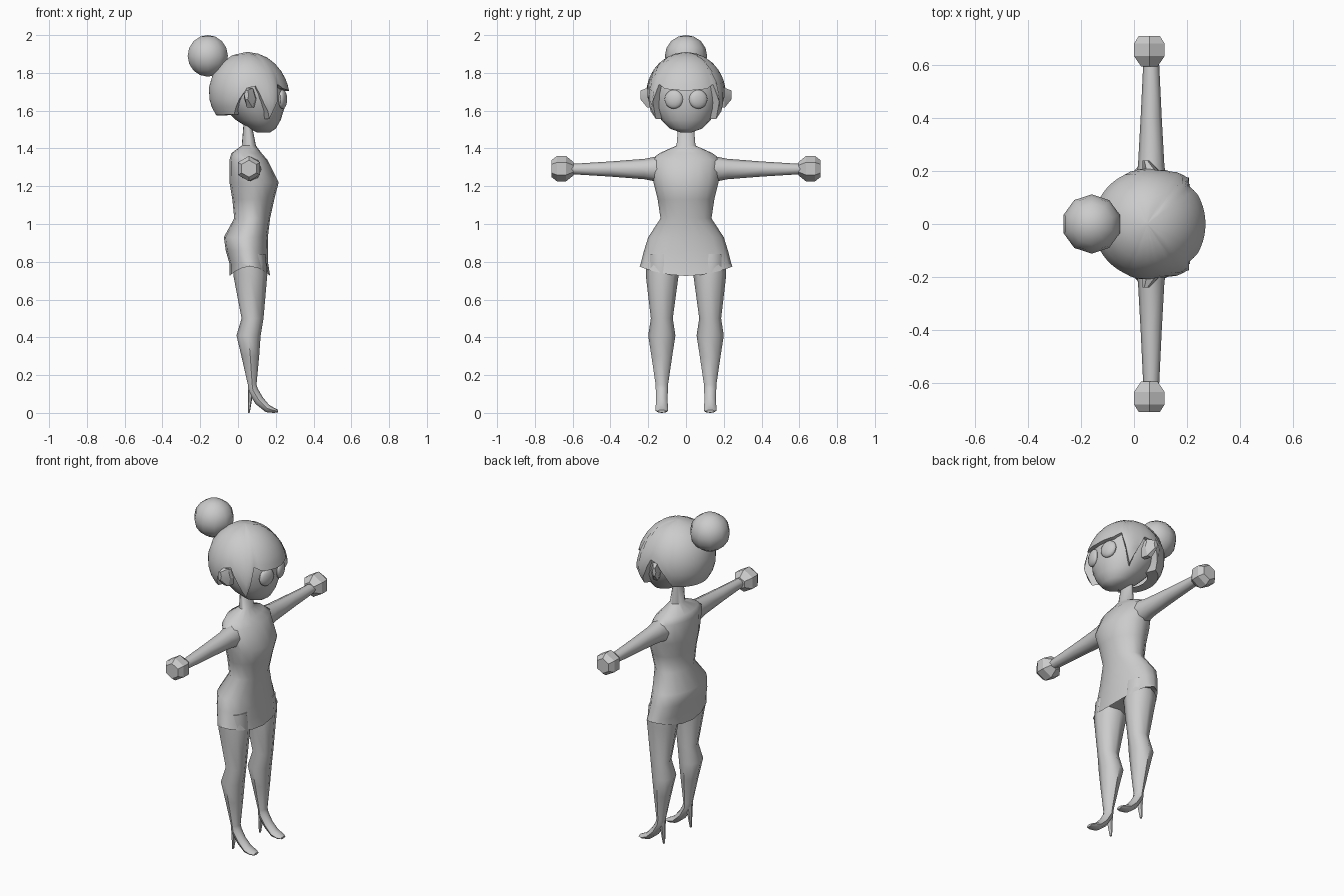
import bpy, bmesh
from math import sin, cos, acos, radians, pi
from mathutils import Vector, Matrix

if "Cube" in bpy.data.objects:
    bpy.data.objects.remove(bpy.data.objects["Cube"])


def finish(name, bm, angle=40):
    bmesh.ops.recalc_face_normals(bm, faces=bm.faces)
    mesh = bpy.data.meshes.new(name)
    bm.to_mesh(mesh)
    bm.free()
    ob = bpy.data.objects.new(name, mesh)
    bpy.context.collection.objects.link(ob)
    bpy.ops.object.select_all(action='DESELECT')
    ob.select_set(True)
    bpy.context.view_layer.objects.active = ob
    bpy.ops.object.shade_smooth_by_angle(angle=radians(angle))
    return ob


def skin(name, rings, cap=(True, True), angle=40):
    """Bridge a list of equal-length point rings into a surface."""
    bm = bmesh.new()
    rows = [[bm.verts.new(p) for p in r] for r in rings]
    n = len(rows[0])
    for a, b in zip(rows, rows[1:]):
        for i in range(n):
            j = (i + 1) % n
            bm.faces.new((a[i], a[j], b[j], b[i]))
    if cap[0]:
        bm.faces.new(rows[0])
    if cap[1]:
        bm.faces.new(rows[-1])
    return finish(name, bm, angle)


def ring(c, u, v, n):
    c, u, v = Vector(c), Vector(u), Vector(v)
    return [c + u * cos(2 * pi * i / n) + v * sin(2 * pi * i / n) for i in range(n)]


def slab(z, x0, x1, hy, n):
    """Horizontal elliptical ring from its back, front and half width."""
    return ring(((x0 + x1) / 2, 0, z), ((x1 - x0) / 2, 0, 0), (0, hy, 0), n)


def ball(name, loc, scale, seg, rings, turn=0, angle=40):
    bm = bmesh.new()
    m = Matrix.Translation(loc) @ Matrix.Rotation(turn, 4, 'Z') @ Matrix.Diagonal((*scale, 1))
    bmesh.ops.create_uvsphere(bm, u_segments=seg, v_segments=rings, radius=1, matrix=m)
    return finish(name, bm, angle)


# Neck and dress, with the hem rising at the hips
torso = [(1.54, .03, .07, .04), (1.415, .02, .095, .05), (1.375, -.035, .125, .14),
         (1.34, -.045, .155, .185), (1.22, -.045, .215, .172), (1.13, -.03, .192, .15),
         (1.03, -.02, .17, .135), (.93, -.075, .158, .2), (.86, -.065, .16, .222),
         (.79, -.045, .16, .24)]
rows = [slab(*t, 16) for t in torso]
hem = slab(.725, -.045, .17, .246, 16)
for p in hem:
    p.z += .05 * (p.y / .246) ** 2
inner = [Vector((.06 + (p.x - .06) * .93, p.y * .93, p.z + .015)) for p in hem]
skin("dress_and_neck", rows + [hem, inner], angle=50)

# Head with pointed chin
head = [(1.485, .1, .17, .03), (1.505, .06, .2, .085), (1.55, -.01, .226, .13),
        (1.61, -.07, .245, .166), (1.68, -.125, .25, .187), (1.76, -.13, .245, .187),
        (1.83, -.08, .2, .14), (1.88, 0, .1, .05)]
skin("head", [slab(*h, 20) for h in head], angle=60)

# Hair cap: lower edge (azimuth from front, z, flare) gives fringe, side locks and nape
edge = [(0, 1.705, 1.075), (30, 1.715, 1.08), (42, 1.74, 1.06), (54, 1.555, 1.33),
        (66, 1.64, 1.09), (78, 1.73, 1.02), (90, 1.72, 1.02), (102, 1.66, 1.03),
        (114, 1.58, 1.03), (180, 1.575, 1.0)]


def edge_at(deg):
    d = min(deg, 360 - deg)
    for a, b in zip(edge, edge[1:]):
        if d <= b[0]:
            f = (d - a[0]) / (b[0] - a[0])
            return a[1] + f * (b[1] - a[1]), a[2] + f * (b[2] - a[2])


def hair_point(deg, t, pull=1):
    z, flare = edge_at(deg)
    phi = acos((z - 1.70) / .21) * t
    r = .205 * sin(phi) * (1 + (flare - 1) * t ** 3) * pull
    a = radians(deg)
    return (.05 + r * cos(a), r * sin(a), 1.70 + .21 * cos(phi))


levels = [.02, .18, .34, .5, .66, .8, .9, 1]
hair = [[hair_point(d, t) for d in range(0, 360, 6)] for t in levels]
hair.append([hair_point(d, 1, .65) for d in range(0, 360, 6)])
skin("hair", hair, (True, False), 50)
ball("hair_bun", (-.16, 0, 1.89), (.112, .112, .11), 10, 8)

# Limb rings: centre x, z, then the two half sizes
arm = [(.12, .06, .07), (.17, .058, .064), (.22, .05, .054), (.4, .04, .04), (.61, .03, .027)]
hand = [(.595, .035), (.635, .067), (.683, .067), (.712, .045)]
# Leg: centre (x, y, z), front vector (x, z), half width y
leg = [(.06, .125, .84, .085, 0, .085), (.065, .126, .73, .09, 0, .087),
       (.077, .128, .5, .058, 0, .058), (.056, .128, .41, .064, 0, .072),
       (.065, .128, .3, .047, 0, .055), (.075, .128, .15, .023, 0, .033),
       (.079, .128, .12, .026, .008, .032), (.112, .128, .065, .019, .018, .03),
       (.155, .128, .024, .008, .02, .034), (.19, .128, .013, .002, .013, .034),
       (.212, .128, .009, .001, .007, .022)]
for s, side in ((1, "left"), (-1, "right")):
    skin(side + "_arm", [ring((.065, s * y, 1.291), (hx, 0, 0), (0, 0, hz), 8)
                         for y, hx, hz in arm], angle=50)
    skin(side + "_hand", [ring((.058, s * y, 1.293), (0, 0, r), (r, 0, 0), 6)
                          for y, r in hand], angle=30)
    skin(side + "_leg", [ring((x, s * y, z), (ux, 0, uz), (0, hy, 0), 8)
                         for x, y, z, ux, uz, hy in leg], angle=50)
    skin(side + "_heel", [ring((x, s * .128, z), (r, 0, 0), (0, w, 0), 6)
                          for x, z, r, w in ((.068, .14, .016, .026), (.064, .08, .012, .018),
                                             (.057, 0, .005, .008))])
    ball(side + "_eye", (.236, s * .065, 1.66), (.022, .05, .05), 16, 10, s * .25)
    # Leaf-shaped ear
    skin(side + "_ear", [ring((x, s * y, z), (rx, 0, 0), (0, 0, rz), 6)
                         for x, y, z, rx, rz in ((.075, .16, 1.66, .025, .05),
                                                 (.062, .205, 1.668, .03, .06),
                                                 (.045, .24, 1.683, .012, .028))], angle=30)
